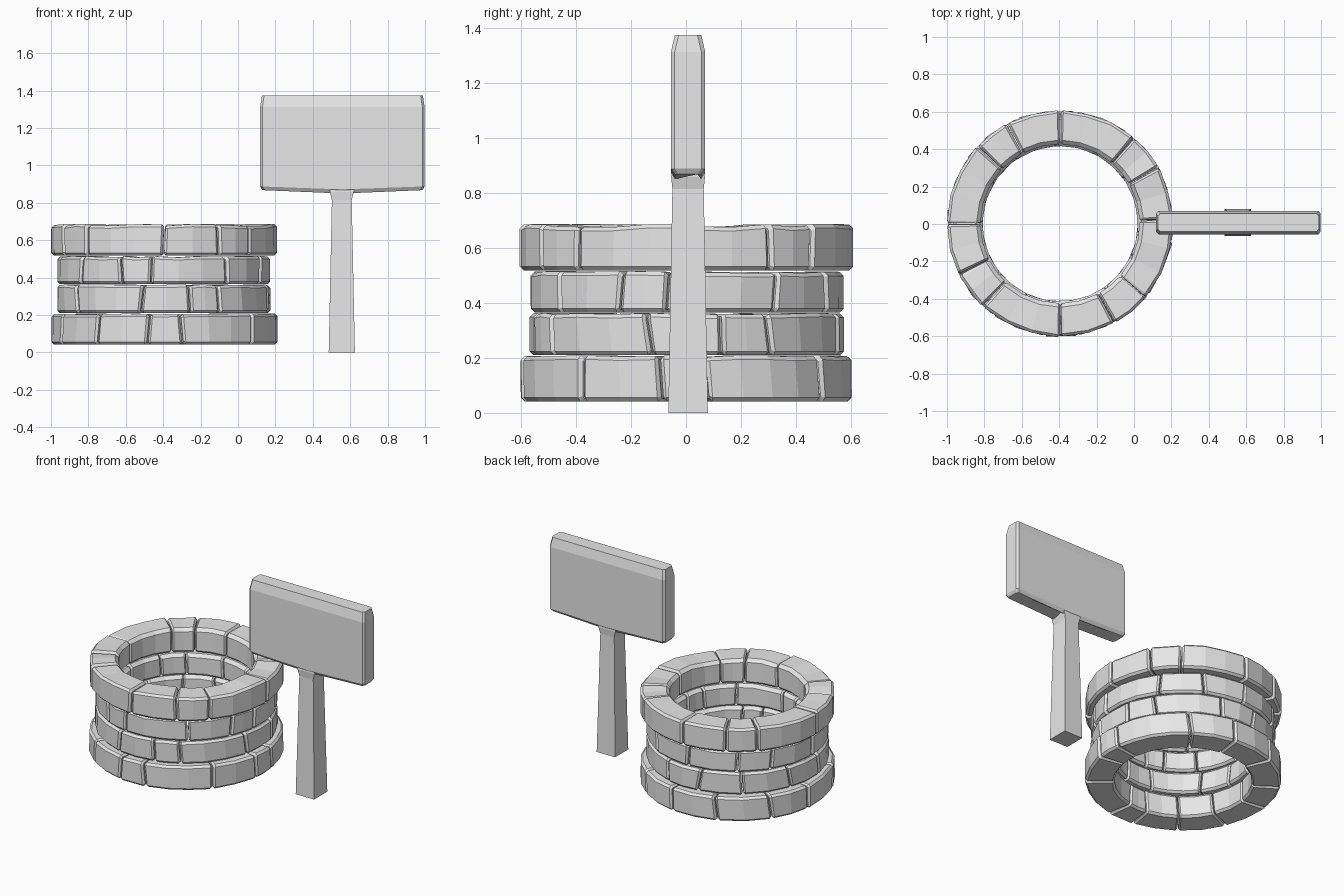
import bpy, bmesh, math, random

if "Cube" in bpy.data.objects:
    bpy.data.objects.remove(bpy.data.objects["Cube"])
random.seed(4)

stone = bpy.data.materials.new("plain grey")
stone.diffuse_color = (0.8, 0.8, 0.8, 1)
stone.use_nodes = True
stone.node_tree.nodes["Principled BSDF"].inputs["Base Color"].default_value = stone.diffuse_color


def loft(bm, loops):
    """Skin a list of equal-length loops and cap both ends."""
    rows = [[bm.verts.new(p) for p in lp] for lp in loops]
    n = len(rows[0])
    for a, b in zip(rows, rows[1:]):
        for i in range(n):
            j = (i + 1) % n
            bm.faces.new((a[i], a[j], b[j], b[i]))
    bm.faces.new(rows[0][::-1])
    bm.faces.new(rows[-1])


def finish(bm, name):
    bmesh.ops.recalc_face_normals(bm, faces=bm.faces[:])
    me = bpy.data.meshes.new(name)
    bm.to_mesh(me)
    bm.free()
    me.materials.append(stone)
    ob = bpy.data.objects.new(name, me)
    bpy.context.collection.objects.link(ob)
    return ob


# Well: courses of chamfered, curved stones
CX, CY = -0.395, 0.002
CH = 0.014


def section(ang, r0, r1, z0, z1, inset, lean):
    """Chamfered rectangle in the radial plane; lean slants the joint."""
    r0, r1, z0, z1 = r0 + inset, r1 - inset, z0 + inset, z1 - inset
    c = CH if inset == 0 else CH * 0.5
    prof = [(r0 + c, z0), (r1 - c, z0), (r1, z0 + c), (r1, z1 - c),
            (r1 - c, z1), (r0 + 1.5 * c, z1), (r0, z1 - 1.5 * c), (r0, z0 + c)]
    mid, half = (z0 + z1) / 2, (z1 - z0) / 2
    pts = []
    for r, z in prof:
        a = math.radians(ang + lean * (z - mid) / half)
        pts.append((CX + r * math.cos(a), CY + r * math.sin(a), z))
    return pts


def course(name, joints, r0, r1, z0, z1, wobble, lean):
    bm = bmesh.new()
    leans = [random.uniform(-lean, lean) for _ in joints]
    for k, a0 in enumerate(joints):
        k2 = (k + 1) % len(joints)
        a1 = joints[k2] + (360 if k2 == 0 else 0)
        a0, a1 = a0 + 0.35, a1 - 0.35
        steps = max(2, round((a1 - a0) / 13))
        e = 1.2                                   # angular size of end chamfer
        loops = [section(a0, r0, r1, z0, z1, CH * 0.8, leans[k])]
        for s in range(steps + 1):
            t = s / steps
            loops.append(section(a0 + e + (a1 - a0 - 2 * e) * t,
                                 r0, r1 + random.uniform(-0.004, 0.003), z0,
                                 z1 + random.uniform(-wobble, wobble), 0,
                                 leans[k] * (1 - t) + leans[k2] * t))
        loops.append(section(a1, r0, r1, z0, z1, CH * 0.8, leans[k2]))
        loft(bm, loops)
    finish(bm, name)


course("bottom_stones", [7, 54, 82, 112, 145, 172, 205, 234, 262, 279, 321, 351],
       0.425, 0.605, 0.042, 0.206, 0.003, 1.2)
course("lower_middle_stones", [13, 32, 75, 100, 128, 160, 187, 215, 258, 284, 301, 346],
       0.415, 0.57, 0.21, 0.361, 0.003, 1.4)
course("upper_middle_stones", [35, 63, 92, 125, 147, 180, 219, 246, 263, 306, 335, 353],
       0.415, 0.57, 0.365, 0.512, 0.004, 0.8)
course("rim_stones", [2, 30, 49, 90, 118, 137, 180, 207, 227, 270, 299, 319],
       0.425, 0.605, 0.518, 0.681, 0.006, 0.4)

# Sign board: chamfered slab with a slightly sagging bottom edge
SX, SY = 0.558, 0.0075


def board_loop(hx, hy, z, sag=0):
    cx, cy = 0.012, 0.014
    pts = [(-hx + cx, -hy), (0, -hy), (hx - cx, -hy), (hx, -hy + cy),
           (hx, hy - cy), (hx - cx, hy), (0, hy), (-hx + cx, hy),
           (-hx, hy - cy), (-hx, -hy + cy)]
    return [(SX + x, SY + y, z - sag * (1 - abs(x) / hx)) for x, y in pts]


bm = bmesh.new()
loft(bm, [board_loop(0.428, 0.048, 0.868, 0.018), board_loop(0.44, 0.0625, 0.888, 0.016),
          board_loop(0.44, 0.0625, 1.312), board_loop(0.43, 0.048, 1.375)])
finish(bm, "sign_board")

# Sign post: tapered square post flaring under the board
bm = bmesh.new()
loft(bm, [[(SX - 0.003 + sx * hx, SY + sy * hy, z) for sx, sy in
           ((-1, -1), (1, -1), (1, 1), (-1, 1))]
          for hx, hy, z in ((0.07, 0.072, 0), (0.053, 0.057, 0.815),
                            (0.064, 0.0615, 0.858), (0.064, 0.058, 0.89))])
finish(bm, "sign_post")
